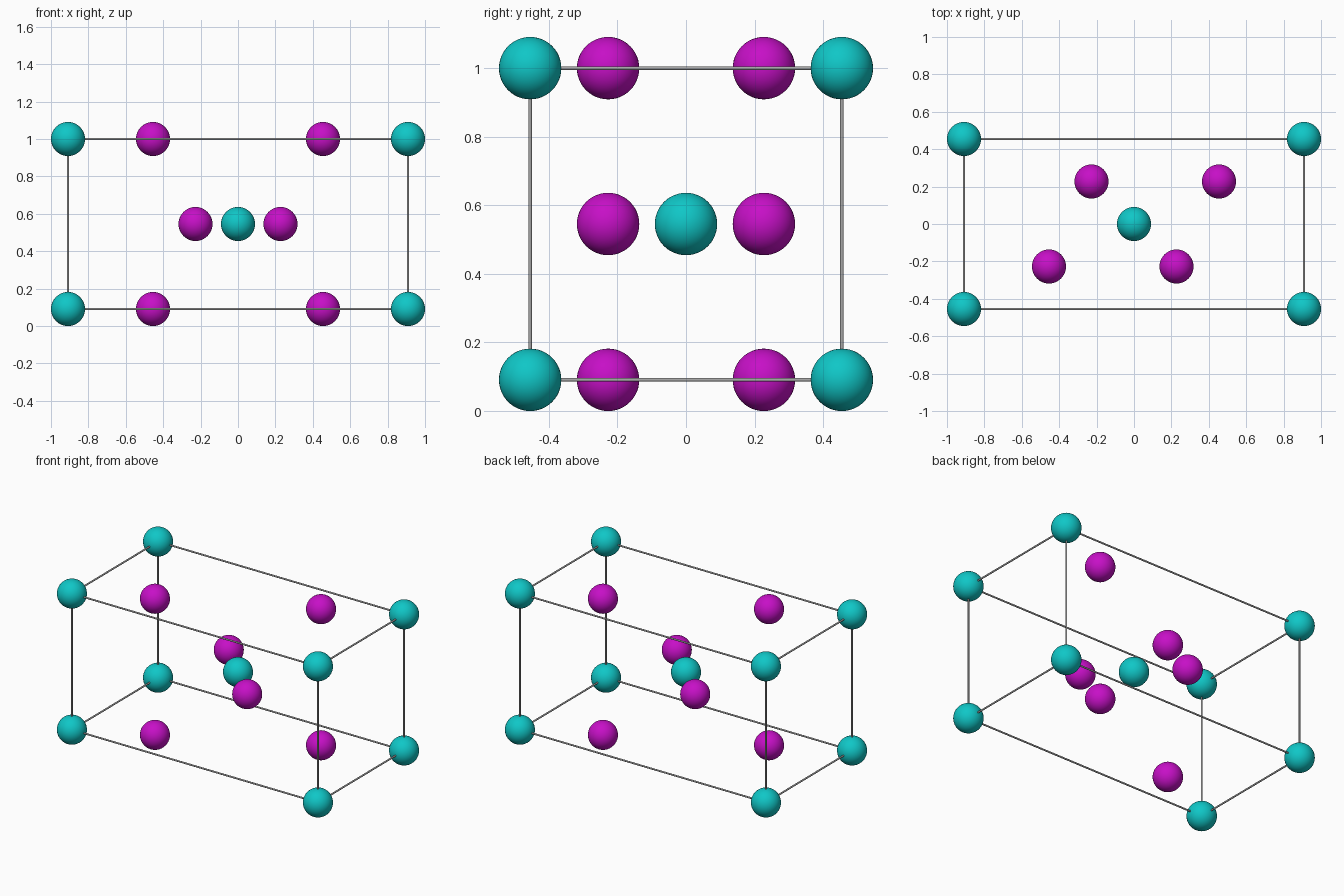
import bpy
from itertools import product
from mathutils import Vector

default = bpy.data.objects.get("Cube")
if default:
    bpy.data.objects.remove(default, do_unlink=True)

RADIUS = 0.091          # ball radius
ROD = 0.0055            # frame rod radius
HX, HY, HZ = 0.909, 0.4545, 0.4545
MID = HZ + RADIUS       # height of the cell centre


def material(name, colour):
    mat = bpy.data.materials.new(name)
    mat.use_nodes = True
    mat.diffuse_color = (*colour, 1)
    mat.node_tree.nodes["Principled BSDF"].inputs["Base Color"].default_value = (*colour, 1)
    return mat


teal = material("teal", (0.005, 0.57, 0.57))
magenta = material("magenta", (0.57, 0.005, 0.57))
grey = material("grey", (0.38, 0.38, 0.38))


def place(fx, fy, fz):
    """Position from fractions of the half cell."""
    return Vector((fx * HX, fy * HY, MID + fz * HZ))


def finish(name, mat):
    obj = bpy.context.object
    obj.name = name
    obj.data.materials.append(mat)
    bpy.ops.object.shade_smooth_by_angle()


def ball(name, pos, mat):
    bpy.ops.mesh.primitive_uv_sphere_add(segments=48, ring_count=24, radius=RADIUS, location=pos)
    finish(name, mat)


def rod(name, a, b):
    direction = b - a
    bpy.ops.mesh.primitive_cylinder_add(
        vertices=16, radius=ROD, depth=direction.length, location=(a + b) / 2,
        rotation=direction.to_track_quat("Z", "Y").to_euler())
    finish(name, grey)


# Teal balls at the eight corners and the centre
for corner in product((-1, 1), repeat=3):
    ball("corner_ball", place(*corner), teal)
ball("centre_ball", place(0, 0, 0), teal)

# Magenta balls: a diagonal pair on the top and bottom, the crossing pair halfway up
for s in (-1, 1):
    for level in (-1, 1):
        ball("face_ball", place(s / 2, s / 2, level), magenta)
    ball("inner_ball", place(s / 4, -s / 2, 0), magenta)

# Twelve rods of the box frame
for axis, label in enumerate(("long_rod", "cross_rod", "upright_rod")):
    for u, v in product((-1, 1), repeat=2):
        start, end = [u, v], [u, v]
        start.insert(axis, -1)
        end.insert(axis, 1)
        rod(label, place(*start), place(*end))
